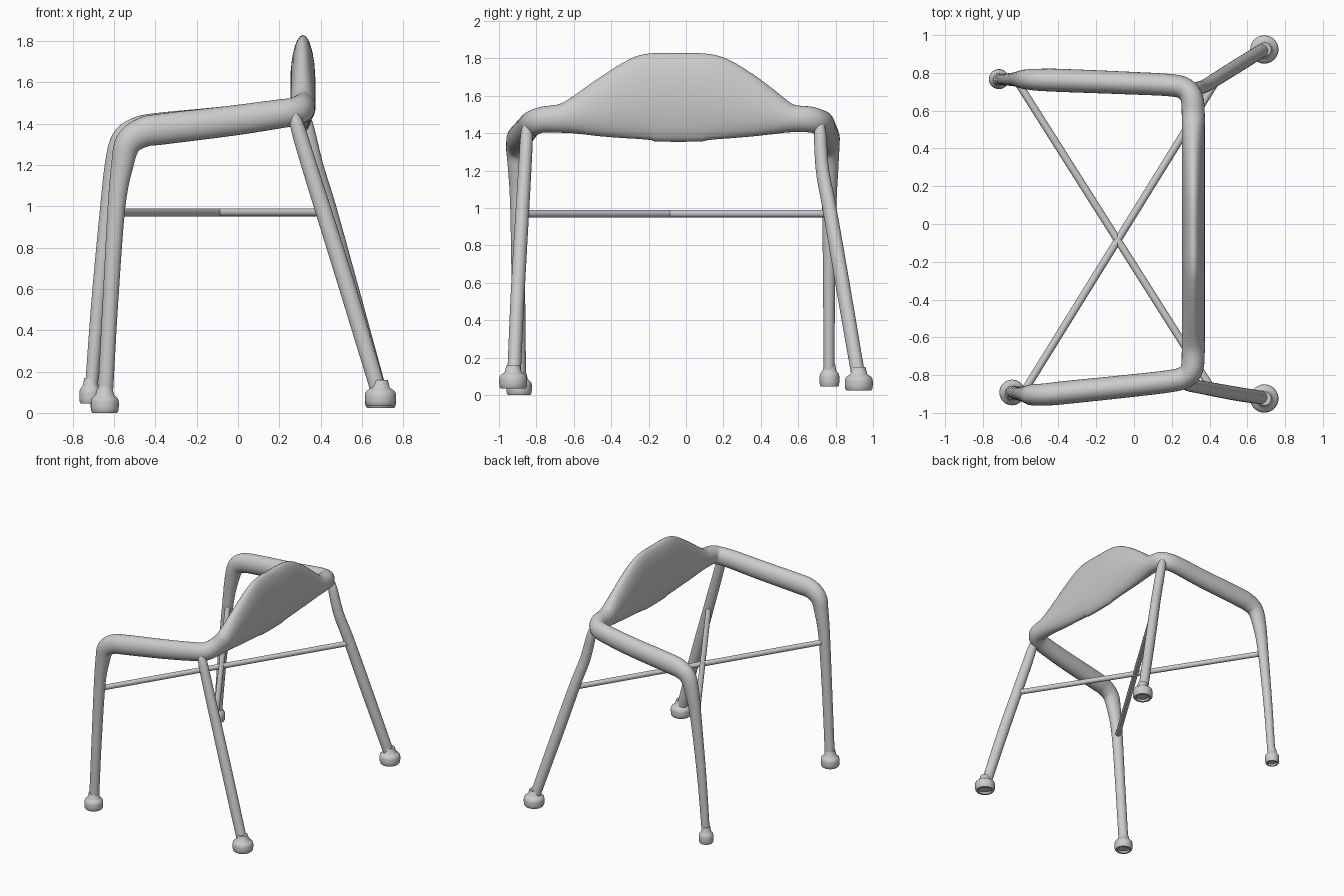
import bpy, math
from mathutils import Vector

UP = Vector((0, 0, 1))


def spline(keys, steps):
    """Catmull-Rom through keys of (x, y, z, side radius, up radius)."""
    k = [Vector(p) for p in keys]
    out = []
    for i in range(len(k) - 1):
        a, b, c, d = k[max(i - 1, 0)], k[i], k[i + 1], k[min(i + 2, len(k) - 1)]
        for s in range(steps):
            t = s / steps
            out.append(b + (c - a) * (t / 2) + (a * 2 - b * 5 + c * 4 - d) * (t * t / 2)
                       + (b * 3 - a - c * 3 + d) * (t ** 3 / 2))
    return out + [k[-1]]


def finish(name, verts, faces):
    me = bpy.data.meshes.new(name)
    me.from_pydata(verts, [], faces)
    ob = bpy.data.objects.new(name, me)
    bpy.context.collection.objects.link(ob)
    bpy.ops.object.select_all(action='DESELECT')
    ob.select_set(True)
    bpy.context.view_layer.objects.active = ob
    bpy.ops.object.shade_smooth_by_angle(angle=math.radians(50))
    return ob


def skin(count, n):
    faces = [(i * n + j, i * n + (j + 1) % n, (i + 1) * n + (j + 1) % n, (i + 1) * n + j)
             for i in range(count - 1) for j in range(n)]
    return faces + [tuple(reversed(range(n))), tuple(range((count - 1) * n, count * n))]


def tube(name, keys, steps=5, n=28):
    """Sweep an ellipse along a path, keeping its second axis upright."""
    pts = spline(keys, steps)
    verts = []
    for i, p in enumerate(pts):
        t = (pts[min(i + 1, len(pts) - 1)] - pts[max(i - 1, 0)])
        t = Vector(t[:3]).normalized()
        side = t.cross(UP).normalized()
        up = side.cross(t)
        for j in range(n):
            a = 2 * math.pi * j / n
            verts.append(Vector(p[:3]) + side * p[3] * math.cos(a) + up * p[4] * math.sin(a))
    return finish(name, verts, skin(len(pts), n))


def foot(name, x, y, z, r, neck, n=32):
    """Turned rubber foot with a soft shoulder and a recessed underside."""
    prof = [(.45, .016), (.62, .014), (.68, 0), (.88, 0), (.97, .010), (1, .028),
            (1, .052), (.95, .068), (.80, .078)]
    rings = [(a * r, h) for a, h in prof] + [(neck * 1.25, .088), (neck, .125)]
    verts = [(x + q * math.cos(2 * math.pi * j / n), y + q * math.sin(2 * math.pi * j / n), z + h)
             for q, h in rings for j in range(n)]
    return finish(name, verts, skin(len(rings), n))


# Continuous frame: front leg, arm, backrest, arm, front leg
far_arm = [(-.712, .765, .10, .028, .030), (-.675, .765, .55, .032, .034),
           (-.625, .766, 1.0, .038, .042), (-.592, .766, 1.2, .048, .053),
           (-.553, .765, 1.315, .055, .064), (-.485, .763, 1.36, .059, .072),
           (-.38, .76, 1.378, .061, .075), (-.05, .747, 1.412, .060, .073),
           (.19, .735, 1.446, .059, .070), (.27, .715, 1.458, .059, .068),
           (.307, .665, 1.473, .060, .069)]
near_arm = [(.307, -.765, 1.473, .060, .069), (.27, -.81, 1.458, .059, .068),
            (.19, -.832, 1.446, .059, .070), (-.05, -.86, 1.412, .060, .073),
            (-.36, -.892, 1.375, .061, .075), (-.46, -.902, 1.358, .059, .072),
            (-.532, -.905, 1.305, .056, .064), (-.56, -.903, 1.2, .048, .054),
            (-.588, -.9, 1.0, .040, .043), (-.617, -.896, .55, .036, .038),
            (-.643, -.89, .08, .035, .037)]
# Backrest edge heights: y, bottom, top
outline = [(.57, 1.405, 1.553), (.50, 1.393, 1.592), (.40, 1.378, 1.662), (.29, 1.367, 1.735),
           (.17, 1.359, 1.803), (.09, 1.356, 1.826), (-.04, 1.354, 1.828), (-.18, 1.356, 1.827),
           (-.26, 1.360, 1.797), (-.38, 1.368, 1.727), (-.50, 1.380, 1.652),
           (-.60, 1.395, 1.588), (-.67, 1.402, 1.556)]
back = [(.314, y, (a + b) / 2, .061, (b - a) / 2) for y, a, b in outline]
tube("arm_and_back_frame", far_arm + back + near_arm)

# Splayed rear legs, tapered where they meet the frame
tube("rear_leg_near", [(.268, -.848, 1.45, .022, .022), (.288, -.852, 1.385, .033, .034),
                       (.344, -.862, 1.2, .035, .038), (.532, -.897, .6, .037, .041),
                       (.682, -.92, .10, .036, .038)])
tube("rear_leg_far", [(.318, .718, 1.45, .022, .022), (.333, .718, 1.385, .033, .034),
                      (.375, .730, 1.2, .035, .038), (.435, .767, 1.0, .036, .040),
                      (.545, .836, .6, .037, .041), (.684, .922, .10, .036, .038)])

# Crossed stretcher rods
Z = .97
for name, a, b in (("stretcher_a", (-.622, .760), (.42, -.885)),
                   ("stretcher_b", (-.588, -.895), (.445, .772))):
    tube(name, [(*a, Z, .020, .020), (*b, Z, .020, .020)], steps=1, n=20)

# Feet
foot("front_foot_near", -.645, -.892, 0, .068, .036)
foot("front_foot_far", -.715, .767, .045, .053, .029)
foot("rear_foot_near", .69, -.924, .034, .075, .036)
foot("rear_foot_far", .69, .924, .024, .075, .036)
